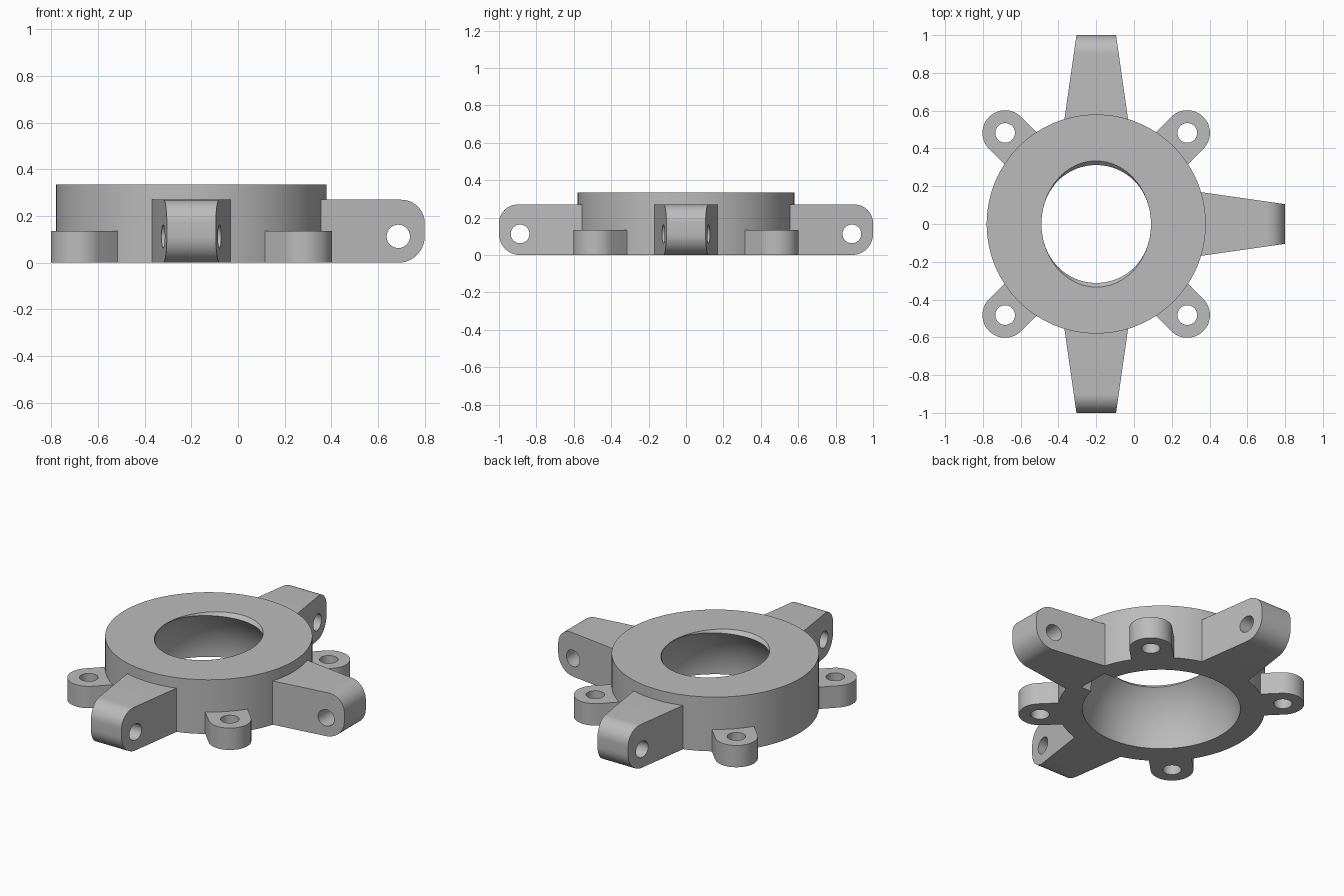
import bpy, bmesh, math
from mathutils import Matrix, Vector

if "Cube" in bpy.data.objects:
    bpy.data.objects.remove(bpy.data.objects["Cube"], do_unlink=True)

CENTRE = Vector((-0.2, 0, 0))
ARM_HEIGHT, LUG_HEIGHT, RING_HEIGHT = 0.27, 0.135, 0.335
RING_RADIUS, SOCKET_RADIUS, LUG_RADIUS = 0.58, 0.442, 0.12

grey = bpy.data.materials.new("plain grey")
grey.use_nodes = True
colour = (0.5, 0.5, 0.5, 1)
grey.diffuse_color = colour
grey.node_tree.nodes["Principled BSDF"].inputs["Base Color"].default_value = colour


def finish(name, bm):
    bmesh.ops.recalc_face_normals(bm, faces=bm.faces)
    mesh = bpy.data.meshes.new(name)
    bm.to_mesh(mesh)
    bm.free()
    mesh.materials.append(grey)
    obj = bpy.data.objects.new(name, mesh)
    bpy.context.collection.objects.link(obj)
    return obj


def cone(name, r1, r2, low, high, matrix=Matrix(), sides=96):
    bm = bmesh.new()
    move = Matrix.Translation((0, 0, (low + high) / 2))
    bmesh.ops.create_cone(bm, cap_ends=True, segments=sides, radius1=r1, radius2=r2,
                          depth=high - low, matrix=matrix @ move)
    return finish(name, bm)


def prism(name, outline, shift):
    """Extrude a closed outline along a vector."""
    bm = bmesh.new()
    face = bm.faces.new([bm.verts.new(p) for p in outline])
    extruded = bmesh.ops.extrude_face_region(bm, geom=[face])["geom"]
    moved = [v for v in extruded if isinstance(v, bmesh.types.BMVert)]
    bmesh.ops.translate(bm, verts=moved, vec=shift)
    return bm


def arc(cx, cy, radius, start, end, steps):
    angles = [math.radians(start + (end - start) * i / steps) for i in range(steps + 1)]
    return [(cx + radius * math.cos(a), cy + radius * math.sin(a)) for a in angles]


def cut(obj, cutters):
    for cutter in cutters:
        mod = obj.modifiers.new("cut", 'BOOLEAN')
        mod.operation, mod.solver, mod.object = 'DIFFERENCE', 'EXACT', cutter
    bpy.context.view_layer.update()
    graph = bpy.context.evaluated_depsgraph_get()
    baked = bpy.data.meshes.new_from_object(obj.evaluated_get(graph))
    obj.modifiers.clear()
    obj.data = baked
    for cutter in cutters:
        bpy.data.objects.remove(cutter, do_unlink=True)


def place(obj, angle):
    obj.data.transform(Matrix.Translation(CENTRE) @ Matrix.Rotation(math.radians(angle), 4, 'Z'))
    bpy.ops.object.select_all(action='DESELECT')
    obj.select_set(True)
    bpy.context.view_layer.objects.active = obj
    bpy.ops.object.shade_smooth_by_angle(angle=math.radians(25))


# Ring with a spherical socket and an oval relief at the top opening
ring = cone("socket_ring", RING_RADIUS, RING_RADIUS, 0, RING_HEIGHT, sides=128)
bm = bmesh.new()
bmesh.ops.create_uvsphere(bm, u_segments=96, v_segments=64, radius=SOCKET_RADIUS)
socket = finish("socket_cutter", bm)
oval = cone("oval_cutter", 0.29, 0.29, 0.2, 0.4)
for v in oval.data.vertices:
    v.co.y *= (0.312 + (v.co.z - 0.313)) / 0.29
# Small notch in the lower rim
notch = prism("notch_cutter", [(0.3, -0.1, -0.1), (0.5, -0.1, -0.1), (0.5, -0.1, 0.02),
                               (0.3, -0.1, 0.15)], (0, 0.2, 0))
cut(ring, [socket, oval, finish("notch_cutter", notch)])
place(ring, 0)

# Tapered arms with rounded ends and a cross bore
for name, angle in (("left_arm", 0), ("back_arm", 90), ("front_arm", -90)):
    side = [(0.53, 0)] + arc(0.887, 0.113, 0.113, -90, 0, 14)
    side += arc(0.9, 0.17, 0.1, 0, 90, 14) + [(0.53, ARM_HEIGHT)]
    bm = prism(name, [(r, -1, z) for r, z in side], (0, 2, 0))
    for v in bm.verts:
        v.co.y *= 0.172 - (v.co.x - 0.53) * 0.143
    arm = finish(name, bm)
    turn = Matrix.Translation((0.887, 0, 0.113)) @ Matrix.Rotation(math.pi / 2, 4, 'X')
    cut(arm, [cone("bore_cutter", 0.05, 0.05, -0.4, 0.4, turn, 48)])
    place(arm, angle)

# Rounded mounting lugs with a vertical hole
for name, angle in (("back_left_lug", 45), ("back_right_lug", 135),
                    ("front_right_lug", 225), ("front_left_lug", 315)):
    plan = [(0.5, -LUG_RADIUS)] + arc(0.682, 0, LUG_RADIUS, -90, 90, 32) + [(0.5, LUG_RADIUS)]
    lug = finish(name, prism(name, [(x, y, 0) for x, y in plan], (0, 0, LUG_HEIGHT)))
    hole = cone("hole_cutter", 0.052, 0.052, -0.1, 0.3, Matrix.Translation((0.682, 0, 0)), 48)
    cut(lug, [hole])
    place(lug, angle)
